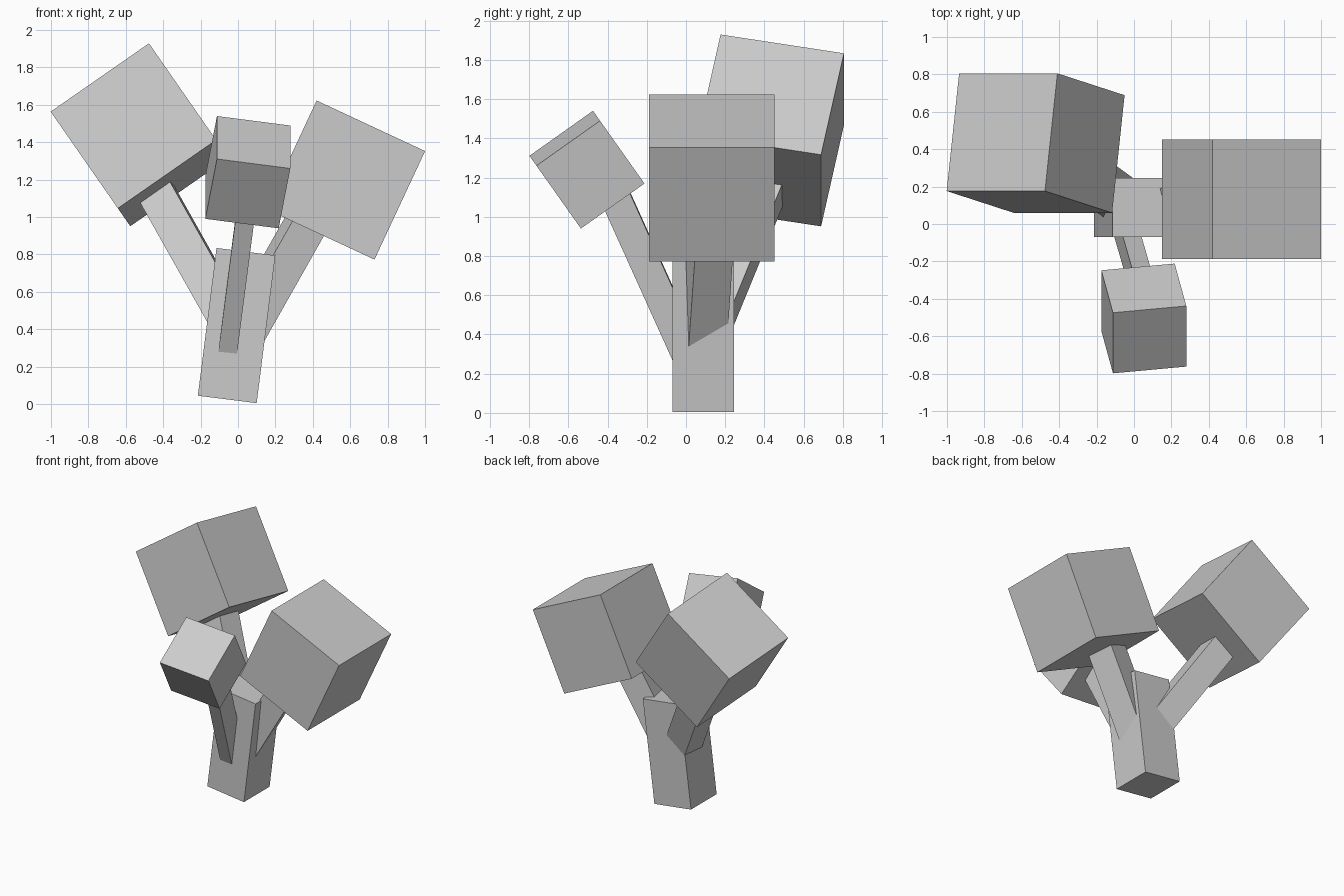
import bpy
from math import radians
from mathutils import Matrix, Vector

if "Cube" in bpy.data.objects:
    bpy.data.objects.remove(bpy.data.objects["Cube"])


def box(name, center, size, rot):
    """Box of given size, turned by a 3x3 rotation matrix."""
    bpy.ops.mesh.primitive_cube_add(size=1)
    ob = bpy.context.object
    ob.name = ob.data.name = name
    ob.matrix_world = (Matrix.Translation(center) @ rot.to_4x4()
                       @ Matrix.Diagonal((*size, 1)))
    return ob


def rx(deg):
    return Matrix.Rotation(radians(deg), 3, 'X')


def ry(deg):
    return Matrix.Rotation(radians(deg), 3, 'Y')


def branch(name, base, direction, side, width, depth, start, end):
    """Square beam along direction; side fixes its twist."""
    d = Vector(direction).normalized()
    s = Vector(side)
    s = (s - d * s.dot(d)).normalized()
    rot = Matrix((s, d.cross(s), d)).transposed()
    center = Vector(base) + d * (start + end) / 2
    return box(name, center, (width, depth, end - start), rot)


# Leaning trunk
box("trunk", (-0.0075, 0.0875, 0.42), (0.317, 0.315, 0.796), ry(7.2))

# Branches growing out of the trunk
branch("right_branch", (0.041, 0.09, 0.394), (0.566, 0.069, 1),
       (0.84, 0.226, -0.491), 0.19, 0.20, -0.05, 0.85)
branch("left_branch", (-0.054, 0.119, 0.45), (-0.5625, 0.41, 1),
       (0.863, -0.047, 0.506), 0.194, 0.194, -0.03, 1.0)
branch("front_branch", (-0.052, 0.0, 0.306), (0.13, -0.452, 1),
       (0.995, 0, -0.1), 0.10, 0.153, -0.1, 0.95)

# Cube-shaped foliage
box("right_foliage", (0.575, 0.132, 1.198), (0.64,) * 3, ry(25))
box("left_foliage", (-0.526, 0.4325, 1.44), (0.64,) * 3, ry(-34.8) @ rx(-10.5))
box("front_foliage", (0.0525, -0.505, 1.24), (0.397,) * 3, rx(35.3) @ ry(9))
